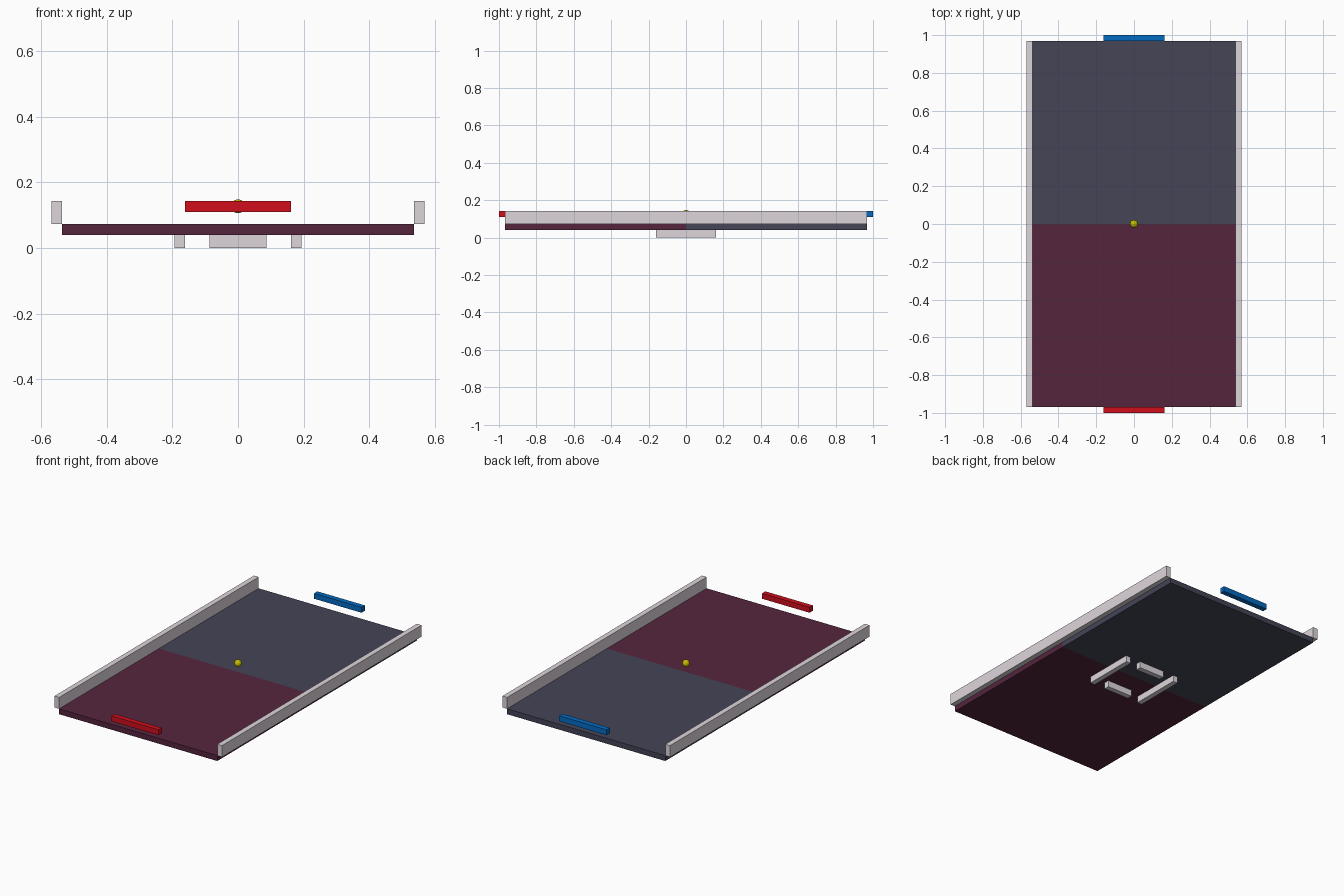
import bpy

if "Cube" in bpy.data.objects:
    bpy.data.objects.remove(bpy.data.objects["Cube"])


def material(name, rgb):
    # display colour (0-255) to linear
    m = bpy.data.materials.new(name)
    m.diffuse_color = [(c / 255) ** 2.2 for c in rgb] + [1]
    m.use_nodes = True
    m.node_tree.nodes["Principled BSDF"].inputs["Base Color"].default_value = m.diffuse_color
    return m


def box(name, x, y, z, mat=None):
    # axis-aligned box from (min, max) ranges
    lo, hi = zip(x, y, z)
    centre = [(a + b) / 2 for a, b in zip(lo, hi)]
    bpy.ops.mesh.primitive_cube_add(size=1, location=centre)
    ob = bpy.context.object
    ob.name = name
    ob.scale = [b - a for a, b in zip(lo, hi)]
    bpy.ops.object.transform_apply(location=False, rotation=False, scale=True)
    if mat:
        ob.data.materials.append(mat)
    return ob


def span(s, a, b):
    return sorted((s * a, s * b))


pale = material("pale", (221, 213, 219))
maroon = material("maroon", (86, 41, 64))
slate = material("slate", (70, 70, 88))
red = material("red", (208, 22, 34))
blue = material("blue", (10, 106, 192))
yellow = material("yellow", (196, 186, 0))

# Front and back halves: floor, paddle and short foot
for s, end, floor, paddle in ((-1, "front", maroon, red), (1, "back", slate, blue)):
    box(end + "_floor", (-0.537, 0.537), span(s, 0, 0.968), (0.04, 0.073), floor)
    box(end + "_paddle", (-0.161, 0.161), span(s, 0.968, 1.0), (0.11, 0.143), paddle)
    box(end + "_foot", (-0.087, 0.087), span(s, 0.127, 0.159), (0, 0.04), pale)

# Left and right sides: wall and long foot
for s, side in ((-1, "left"), (1, "right")):
    box(side + "_wall", span(s, 0.537, 0.569), (-0.968, 0.968), (0.073, 0.143), pale)
    box(side + "_foot", span(s, 0.161, 0.193), (-0.161, 0.161), (0, 0.04), pale)

# Ball hovering over the centre
bpy.ops.mesh.primitive_uv_sphere_add(segments=32, ring_count=16, radius=0.021,
                                     location=(0, 0, 0.127))
ball = bpy.context.object
ball.name = "ball"
ball.data.materials.append(yellow)
bpy.ops.object.shade_smooth()
